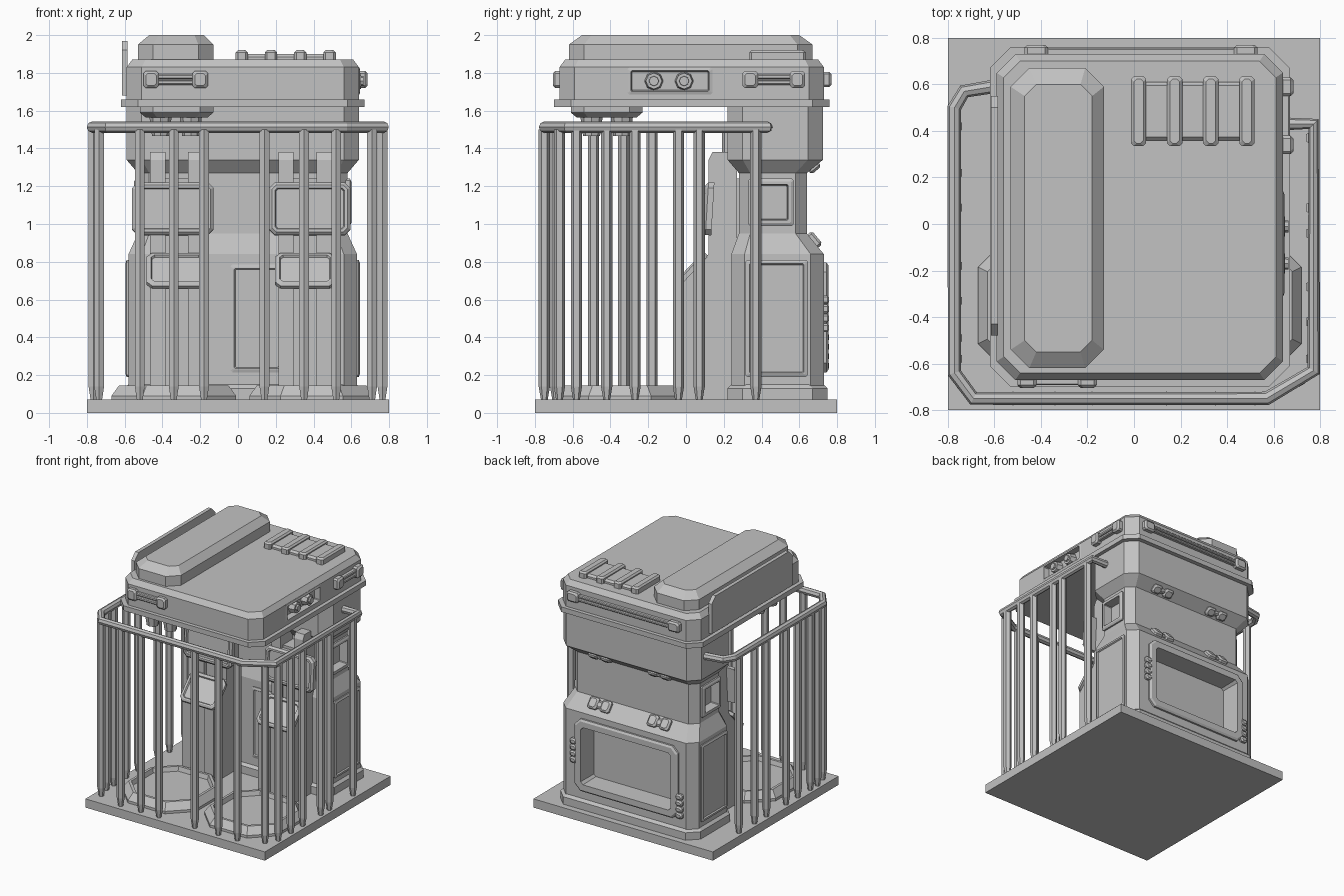
import bpy, bmesh, math
from mathutils import Matrix, Vector

if "Cube" in bpy.data.objects:
    bpy.data.objects.remove(bpy.data.objects["Cube"])

grey = bpy.data.materials.new("plain grey")
grey.diffuse_color = (0.54, 0.54, 0.54, 1)
grey.use_nodes = True
grey.node_tree.nodes["Principled BSDF"].inputs["Base Color"].default_value = grey.diffuse_color


def finish(name, bm, matrix=None):
    if matrix:
        bm.transform(matrix)
    bmesh.ops.recalc_face_normals(bm, faces=bm.faces)
    me = bpy.data.meshes.new(name)
    bm.to_mesh(me)
    bm.free()
    me.materials.append(grey)
    ob = bpy.data.objects.new(name, me)
    bpy.context.collection.objects.link(ob)
    return ob


def loft(name, rings, matrix=None, closed=False):
    """Solid through chamfered rectangles (x0, x1, y0, y1, z, cut); closed joins last ring to first."""
    bm = bmesh.new()
    loops = []
    for x0, x1, y0, y1, z, c in rings:
        pts = [(x0 + c, y0), (x1 - c, y0), (x1, y0 + c), (x1, y1 - c),
               (x1 - c, y1), (x0 + c, y1), (x0, y1 - c), (x0, y0 + c)]
        loops.append([bm.verts.new((x, y, z)) for x, y in pts])
    pairs = list(zip(loops, loops[1:]))
    for a, b in pairs:
        for i in range(8):
            j = (i + 1) % 8
            bm.faces.new((a[i], a[j], b[j], b[i]))
    if not closed:
        bm.faces.new(loops[0][::-1])
        bm.faces.new(loops[-1])
    return finish(name, bm, matrix)


def facing(pos, n):
    """Matrix whose local z points along n, local y upward."""
    n = Vector(n).normalized()
    x = Vector((0, 0, 1)).cross(n)
    x = x.normalized() if x.length > 1e-4 else Vector((1, 0, 0))
    m = Matrix((x, n.cross(x), n)).transposed().to_4x4()
    m.translation = pos
    return m


def block(name, pos, n, w, h, d, bev=0.012):
    """Block with chamfered outer edges, growing out of pos along n."""
    a, b = w / 2, h / 2
    return loft(name, [(-a, a, -b, b, 0, bev), (-a, a, -b, b, d - bev, bev),
                       (-a + bev, a - bev, -b + bev, b - bev, d, bev)], facing(pos, n))


def frame(name, pos, n, w, h, d, rim, deep, cut=0.03):
    """Raised rim around a sunken centre; a deep one wraps behind its own floor."""
    def r(i, z):
        return (-w / 2 + i, w / 2 - i, -h / 2 + i, h / 2 - i, z, max(cut - i * 0.5, 0.005))
    rings = [r(0, -0.01), r(0, d * 0.6), r(0.015, d), r(rim, d), r(rim + 0.006, d - deep)]
    if deep > d:
        rings = [r(rim - 0.012, d - deep - 0.01), r(rim - 0.012, -0.01)] + rings
    return loft(name, rings, facing(pos, n))


def clip(name, pos, n, length, h=0.09, d=0.04, end=0.1):
    """Two end blocks joined by a pair of thin bars."""
    m = facing(pos, n)
    for s in (-1, 1):
        block(name + "_end", m @ Vector((s * (length - end) / 2, 0, 0)), n, end, h, d)
        block(name + "_bar", m @ Vector((0, s * h * 0.17, 0)), n, length - end, h * 0.28, d * 0.7, 0.006)


def carve(ob, lo, hi):
    c = loft("cutter", [(lo[0], hi[0], lo[1], hi[1], z, 0.005) for z in (lo[2], hi[2])])
    c.hide_render = True
    mod = ob.modifiers.new("carve", 'BOOLEAN')
    mod.operation, mod.object, mod.solver = 'DIFFERENCE', c, 'EXACT'
    bpy.context.view_layer.objects.active = ob
    bpy.ops.object.modifier_apply(modifier=mod.name)
    bpy.data.objects.remove(c)


def extrude_x(name, x0, x1, prof):
    bm = bmesh.new()
    a = [bm.verts.new((x0, y, z)) for y, z in prof]
    b = [bm.verts.new((x1, y, z)) for y, z in prof]
    for i in range(len(a)):
        j = (i + 1) % len(a)
        bm.faces.new((a[i], a[j], b[j], b[i]))
    bm.faces.new(a)
    bm.faces.new(b[::-1])
    return finish(name, bm)


# Base plate and two floor pads with sunken tops
loft("base_plate", [(-0.8, 0.8, -0.8, 0.8, z, 0.001) for z in (0, 0.07)])
for cx in (-0.34, 0.39):
    def pad(r, z):
        return (cx - r, cx + r, -0.35 - r, -0.35 + r, z, r * 0.5)
    loft("floor_pad", [pad(0.33, 0.07), pad(0.33, 0.09), pad(0.29, 0.145), pad(0.27, 0.145), pad(0.26, 0.11)])

# Rear tower: foot, lower cabinet, waist and upper collar
loft("tower_foot", [(-0.6, 0.65, 0.22, 0.75, 0.07, 0.08), (-0.6, 0.65, 0.22, 0.75, 0.13, 0.08),
                    (-0.58, 0.63, 0.24, 0.73, 0.15, 0.08)])
tower = loft("tower", [(-0.58, 0.63, 0.24, 0.73, 0.07, 0.07), (-0.58, 0.63, 0.24, 0.73, 0.84, 0.07),
                       (-0.53, 0.58, 0.28, 0.64, 0.95, 0.06), (-0.53, 0.58, 0.28, 0.64, 1.27, 0.06),
                       (-0.59, 0.64, 0.22, 0.725, 1.34, 0.08), (-0.59, 0.64, 0.22, 0.725, 1.64, 0.08)])
carve(tower, (-0.41, 0.57, 0.255), (0.43, 0.9, 0.755))
carve(tower, (0.51, 0.345, 1.005), (0.9, 0.555, 1.225))
carve(tower, (-0.9, 0.345, 1.005), (-0.46, 0.555, 1.225))
frame("back_hatch", (0.01, 0.73, 0.505), (0, 1, 0), 0.92, 0.58, 0.025, 0.06, 0.16, 0.05)
for x, zs in ((0.48, (0.6, 0.55, 0.5, 0.45)), (-0.46, (0.4, 0.35, 0.3, 0.25))):
    for z in zs:
        block("hatch_hinge", (x, 0.725, z), (0, 1, 0), 0.06, 0.045, 0.033, 0.01)
for s in (-1, 1):
    xs = 0.025 + s * 0.605
    frame("side_panel", (xs, 0.48, 0.5), (s, 0, 0), 0.33, 0.62, 0.015, 0.02, 0.01, 0.01)
    frame("side_window", (0.025 + s * 0.555, 0.45, 1.115), (s, 0, 0), 0.24, 0.25, 0.02, 0.03, 0.07, 0.01)
frame("front_panel", (0.1, 0.24, 0.5), (0, -1, 0), 0.28, 0.57, 0.012, 0.02, 0.008, 0.01)

# Latches on the back shoulder and under the collar
for x in (0.29, -0.24):
    for dx in (-0.055, 0.055):
        block("shoulder_latch", (x + dx, 0.672, 0.91), (0, 0.77, 0.64), 0.08, 0.09, 0.03)
        block("collar_latch", (x + dx, 0.675, 1.303), (0, 0.64, -0.77), 0.08, 0.07, 0.025)
    block("shoulder_latch_pin", (x, 0.672, 0.91), (0, 0.77, 0.64), 0.06, 0.06, 0.02)
    block("collar_latch_pin", (x, 0.675, 1.303), (0, 0.64, -0.77), 0.06, 0.04, 0.02)

# Two consoles: twin posts, spine, sloped keypad and upright screen
post = [(-0.05, 0.07), (-0.05, 0.66), (0.12, 0.84), (0.12, 1.34), (0.14, 1.38), (0.27, 1.38), (0.27, 0.07)]
spine = [(-0.01, 0.07), (-0.01, 0.66), (0.15, 0.82), (0.15, 1.24), (0.3, 1.24), (0.3, 0.07)]
for cx, sx in ((-0.325, -0.345), (0.355, 0.38)):
    for dx in (-0.1, 0.1):
        extrude_x("console_post", cx + dx - 0.04, cx + dx + 0.04, post)
    extrude_x("console_spine", cx - 0.06, cx + 0.06, spine)
    frame("keypad", (cx, 0.028, 0.75), (0, -0.18, 0.17), 0.32, 0.24, 0.025, 0.025, 0.012)
    frame("screen", (sx, 0.132, 1.08), (0, -1, 0.06), 0.43, 0.28, 0.035, 0.03, 0.015)

# Roof: flange and chamfered slab
loft("roof_flange", [(-0.62, 0.67, -0.70, 0.76, z, 0.09) for z in (1.62, 1.66)])
roof = loft("roof", [(-0.59, 0.64, -0.67, 0.73, 1.65, 0.08), (-0.59, 0.64, -0.67, 0.73, 1.83, 0.08),
                     (-0.56, 0.61, -0.64, 0.70, 1.87, 0.07)])
carve(roof, (0.58, -0.295, 1.695), (0.8, 0.125, 1.82))
frame("roof_side_recess", (0.635, -0.085, 1.757), (1, 0, 0), 0.45, 0.145, 0.012, 0.018, 0.045, 0.01)
for y in (-0.17, -0.01):
    for r, d in ((0.05, 0.05), (0.03, 0.065)):
        bm = bmesh.new()
        bmesh.ops.create_cone(bm, cap_ends=True, segments=8, radius1=r, radius2=r * 0.85, depth=d)
        finish("side_bolt", bm, facing((0.6 + d / 2, y, 1.757), (1, 0, 0)))
clip("front_clip", (-0.33, -0.665, 1.765), (0, -1, 0), 0.34, end=0.08)
clip("right_clip", (0.635, 0.465, 1.765), (1, 0, 0), 0.33, d=0.05, end=0.08)
clip("back_clip", (0.03, 0.725, 1.765), (0, 1, 0), 1.0, 0.08, 0.045)

# Roof top: long pod, ribbed vent, side blade
loft("roof_pod", [(-0.53, -0.13, -0.62, 0.67, 1.86, 0.08), (-0.53, -0.13, -0.62, 0.67, 1.95, 0.08),
                  (-0.47, -0.18, -0.55, 0.60, 2.0, 0.05)])
block("vent", (0.25, 0.485, 1.865), (0, 0, 1), 0.52, 0.25, 0.035, 0.015)
for x in (0.02, 0.175, 0.33, 0.485):
    block("vent_rib", (x, 0.485, 1.865), (0, 0, 1), 0.065, 0.3, 0.055, 0.012)
extrude_x("side_blade", -0.615, -0.585,
          [(-0.48, 1.68), (-0.48, 1.92), (-0.43, 1.97), (0.5, 1.97), (0.55, 1.92), (0.55, 1.68)])

# Ceiling lamps below the roof
loft("lamp_mount", [(-0.49, -0.16, -0.58, -0.26, 1.565, 0.06), (-0.52, -0.13, -0.61, -0.23, 1.59, 0.07),
                    (-0.52, -0.13, -0.61, -0.23, 1.63, 0.07)])
for x in (-0.41, -0.25):
    for y in (-0.50, -0.34):
        bm = bmesh.new()
        bmesh.ops.create_cone(bm, cap_ends=True, segments=8, radius1=0.045, radius2=0.06, depth=0.11)
        finish("lamp", bm, Matrix.Translation((x, y, 1.52)))

# Hand rail swept round the front
cu = bpy.data.curves.new("hand_rail", 'CURVE')
cu.dimensions = '3D'
cu.bevel_depth, cu.bevel_resolution, cu.use_fill_caps = 0.03, 2, True
path = [(0.6, 0.43), (0.772, 0.43), (0.772, -0.63), (0.57, -0.75), (-0.69, -0.75),
        (-0.772, -0.64), (-0.772, 0.5), (-0.73, 0.57), (-0.55, 0.6)]
sp = cu.splines.new('POLY')
sp.points.add(len(path) - 1)
for p, (x, y) in zip(sp.points, path):
    p.co = (x, y, 1.513, 1)
cu.materials.append(grey)
rail = bpy.data.objects.new("hand_rail", cu)
bpy.context.collection.objects.link(rail)
rail.select_set(True)
bpy.context.view_layer.objects.active = rail
bpy.ops.object.convert(target='MESH')
for poly in rail.data.polygons:
    poly.use_smooth = False

# Rail bars: six-sided, tapered at the foot
bars = [(x, -0.75) for x in (-0.52, -0.34, -0.18, 0.14, 0.35, 0.52)]
bars += [(0.765, y) for y in (-0.58, -0.42, -0.27, -0.04, 0.07, 0.37)]
bars += [(-0.765, y) for y in (-0.58, -0.49, -0.33, -0.18, 0.07, 0.22, 0.42)]
bars += [(0.71, -0.67), (-0.735, -0.69)]
for x, y in bars:
    bm = bmesh.new()
    for z0, z1, r0, r1 in ((0.07, 0.14, 0.018, 0.03), (0.14, 1.5, 0.03, 0.03)):
        bmesh.ops.create_cone(bm, cap_ends=True, segments=6, radius1=r0, radius2=r1, depth=z1 - z0,
                              matrix=Matrix.Translation((x, y, (z0 + z1) / 2)))
    finish("rail_bar", bm)
